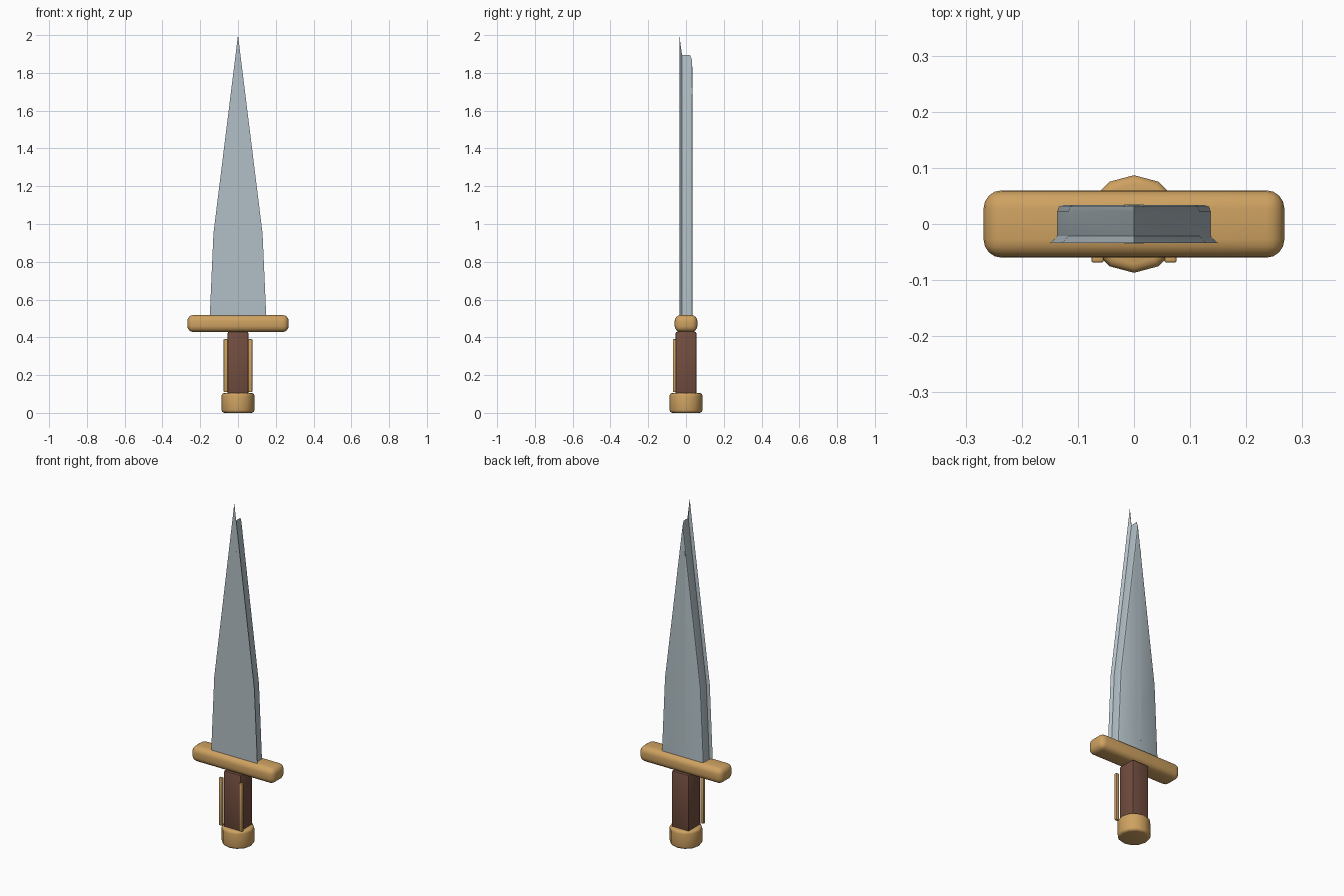
import bpy, bmesh, math

if "Cube" in bpy.data.objects:
    bpy.data.objects.remove(bpy.data.objects["Cube"])


def material(name, rgb):
    m = bpy.data.materials.new(name)
    m.diffuse_color = (*rgb, 1)
    m.use_nodes = True
    m.node_tree.nodes["Principled BSDF"].inputs["Base Color"].default_value = m.diffuse_color
    return m


STEEL = material("steel", (0.45, 0.53, 0.57))
BRASS = material("brass", (0.62, 0.36, 0.12))
LEATHER = material("brown leather", (0.17, 0.075, 0.05))


def finish(bm, name, mat, bevel=0, segments=2, smooth=True):
    bmesh.ops.recalc_face_normals(bm, faces=bm.faces)
    me = bpy.data.meshes.new(name)
    bm.to_mesh(me)
    bm.free()
    ob = bpy.data.objects.new(name, me)
    bpy.context.collection.objects.link(ob)
    me.materials.append(mat)
    bpy.ops.object.select_all(action='DESELECT')
    ob.select_set(True)
    bpy.context.view_layer.objects.active = ob
    if bevel:
        mod = ob.modifiers.new("bevel", 'BEVEL')
        mod.width, mod.segments, mod.limit_method = bevel, segments, 'ANGLE'
        bpy.ops.object.modifier_apply(modifier=mod.name)
    if smooth:
        bpy.ops.object.shade_smooth_by_angle(angle=math.radians(35))
    return ob


def box(name, mat, lo, hi, bevel=0, segments=2):
    bm = bmesh.new()
    bmesh.ops.create_cube(bm, size=1)
    for v in bm.verts:
        v.co = [(a + b) / 2 + c * (b - a) for a, b, c in zip(lo, hi, v.co)]
    return finish(bm, name, mat, bevel, segments)


# Blade: pointed outline, flared at the front edge and rounded at the back
def outline(bm, y, d):
    tip = 2.0 - 8.2 * d
    pts = [(-0.15 + d, 0.5), (0.15 - d, 0.5), (0.13 - d, 0.95),
           (0, tip), (-0.13 + d, 0.95)]
    return [bm.verts.new((x, y, z)) for x, z in pts]


bm = bmesh.new()
rings = [outline(bm, y, d) for y, d in
         [(-0.034, 0), (-0.030, 0.005), (-0.021, 0.013), (0.022, 0.013),
          (0.031, 0.016), (0.034, 0.022)]]
for a, b in zip(rings, rings[1:]):
    for i in range(5):
        j = (i + 1) % 5
        bm.faces.new((a[i], a[j], b[j], b[i]))
bm.faces.new(rings[0])
bm.faces.new(rings[-1])
finish(bm, "blade", STEEL)

# Slim centre ridge, barely proud of both faces
box("blade_ridge", STEEL, (-0.018, -0.0345, 0.58), (0.018, 0.0345, 1.72))

# Cross guard
box("guard", BRASS, (-0.268, -0.06, 0.428), (0.268, 0.06, 0.518), 0.032, 4)

# Grip with two slim rails at its front corners
box("grip", LEATHER, (-0.055, -0.055, 0.09), (0.055, 0.055, 0.43), 0.008, 2)
for side, name in ((-1, "left_rail"), (1, "right_rail")):
    x = side * 0.065
    box(name, BRASS, (x - 0.011, -0.069, 0.11), (x + 0.011, -0.053, 0.39), 0.004, 2)

# Pommel: twelve-sided cap
bm = bmesh.new()
bmesh.ops.create_cone(bm, cap_ends=True, segments=12, radius1=0.087,
                      radius2=0.087, depth=0.105)
bmesh.ops.translate(bm, verts=bm.verts, vec=(0, 0, 0.0525))
finish(bm, "pommel", BRASS, 0.015, 3)
